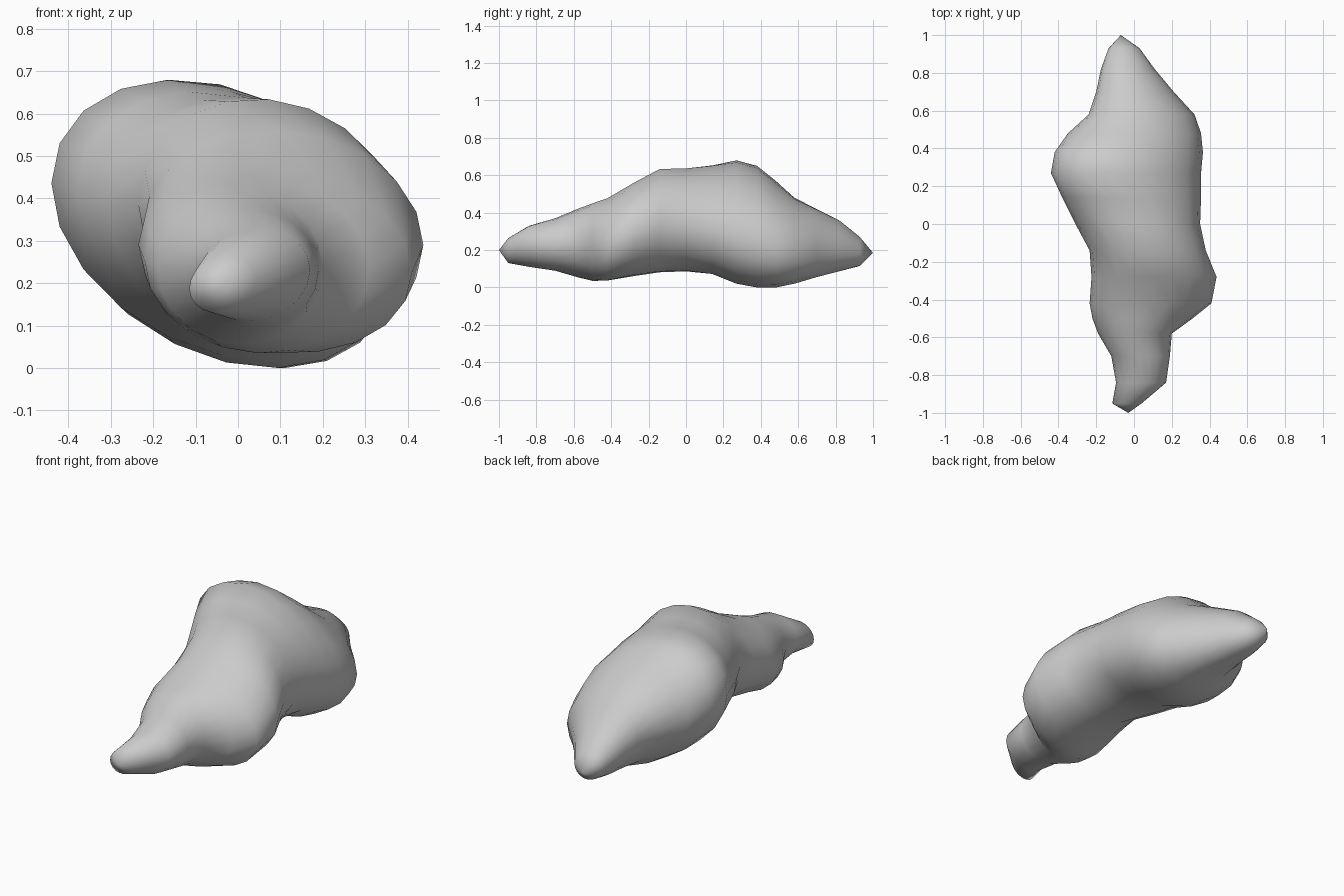
import bpy, bmesh, math

SIDES = 20

# Cross-sections from front to back: y, x min, x max, z min, z max, lean
# (lean shears the oval so its top moves left when negative)
SECTIONS = [
    (-0.95, -0.115, 0.04, 0.13, 0.265, 0.15),
    (-0.84, -0.095, 0.17, 0.11, 0.33, 0.1),
    (-0.70, -0.12, 0.19, 0.09, 0.37, 0.0),
    (-0.58, -0.19, 0.20, 0.055, 0.42, 0.0),
    (-0.50, -0.22, 0.31, 0.035, 0.45, -0.05),
    (-0.42, -0.235, 0.41, 0.035, 0.48, -0.15),
    (-0.28, -0.225, 0.437, 0.06, 0.56, -0.08),
    (-0.14, -0.235, 0.38, 0.08, 0.635, -0.1),
    (0.00, -0.31, 0.35, 0.085, 0.638, -0.1),
    (0.14, -0.38, 0.355, 0.07, 0.655, -0.18),
    (0.27, -0.44, 0.355, 0.02, 0.68, -0.26),
    (0.38, -0.42, 0.365, 0.0, 0.65, -0.28),
    (0.48, -0.35, 0.355, 0.0, 0.57, -0.28),
    (0.58, -0.24, 0.32, 0.02, 0.48, -0.25),
    (0.70, -0.20, 0.21, 0.055, 0.42, -0.2),
    (0.82, -0.175, 0.11, 0.085, 0.36, -0.15),
    (0.93, -0.135, 0.03, 0.115, 0.27, -0.1),
]
FRONT_TIP = (-0.03, -1.0, 0.20)
BACK_TIP = (-0.07, 1.0, 0.185)

bm = bmesh.new()


def add_ring(y, x0, x1, z0, z1, lean):
    cx, cz, w, h = (x0 + x1) / 2, (z0 + z1) / 2, (x1 - x0) / 2, (z1 - z0) / 2
    ring = []
    for i in range(SIDES):
        a = 2 * math.pi * i / SIDES
        c, s = math.cos(a), math.sin(a)
        ring.append(bm.verts.new((cx + w * c, y,
                    cz + h * (lean * c + math.sqrt(1 - lean * lean) * s))))
    return ring


# Skin the lumpy body between rings
rings = [add_ring(*s) for s in SECTIONS]
for a, b in zip(rings, rings[1:]):
    for i in range(SIDES):
        j = (i + 1) % SIDES
        bm.faces.new((a[i], a[j], b[j], b[i]))

# Close both ends to a blunt point
for ring, tip in ((rings[0], FRONT_TIP), (rings[-1], BACK_TIP)):
    v = bm.verts.new(tip)
    for i in range(SIDES):
        bm.faces.new((ring[i], ring[(i + 1) % SIDES], v))

bmesh.ops.recalc_face_normals(bm, faces=bm.faces)
for f in bm.faces:
    f.smooth = True
mesh = bpy.data.meshes.new("lumpy_rock")
bm.to_mesh(mesh)
bm.free()
rock = bpy.data.objects.new("lumpy_rock", mesh)
bpy.context.collection.objects.link(rock)
